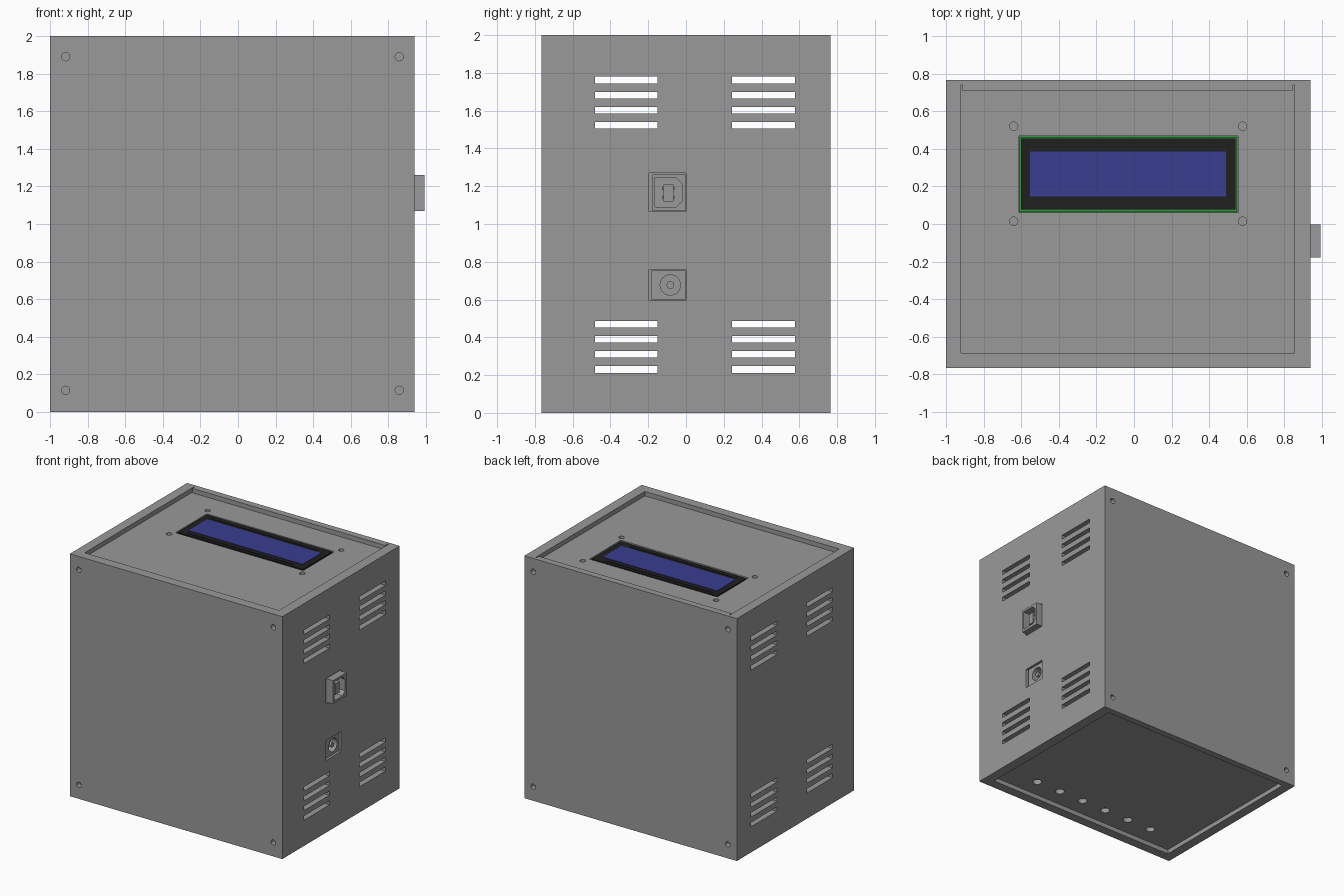
import bpy, bmesh, math
from mathutils import Matrix, Vector

cube = bpy.data.objects.get("Cube")
if cube:
    bpy.data.objects.remove(cube, do_unlink=True)


def material(name, r, g, b):
    m = bpy.data.materials.new(name)
    m.use_nodes = True
    m.diffuse_color = (r, g, b, 1)
    m.node_tree.nodes["Principled BSDF"].inputs["Base Color"].default_value = (r, g, b, 1)
    return m


GREY = material("casing grey", 0.32, 0.32, 0.32)
BLACK = material("bezel black", 0.014, 0.014, 0.014)
BLUE = material("screen blue", 0.042, 0.048, 0.28)
GREEN = material("board green", 0.045, 0.3, 0.055)


def add_box(bm, x, y, z):
    """Box from (min, max) pairs."""
    size = Matrix.Diagonal((x[1] - x[0], y[1] - y[0], z[1] - z[0], 1))
    centre = Vector((sum(x) / 2, sum(y) / 2, sum(z) / 2))
    bmesh.ops.create_cube(bm, size=1, matrix=Matrix.Translation(centre) @ size)


def add_rod(bm, centre, radius, depth, axis, sides=24):
    turn = {"X": Matrix.Rotation(math.pi / 2, 4, "Y"),
            "Y": Matrix.Rotation(math.pi / 2, 4, "X"),
            "Z": Matrix.Identity(4)}[axis]
    bmesh.ops.create_cone(bm, cap_ends=True, segments=sides, radius1=radius, radius2=radius,
                          depth=depth, matrix=Matrix.Translation(centre) @ turn)


def finish(name, bm, mat):
    mesh = bpy.data.meshes.new(name)
    bm.to_mesh(mesh)
    bm.free()
    mesh.materials.append(mat)
    obj = bpy.data.objects.new(name, mesh)
    bpy.context.collection.objects.link(obj)
    return obj


def box(name, x, y, z, mat):
    bm = bmesh.new()
    add_box(bm, x, y, z)
    return finish(name, bm, mat)


def rod(name, centre, radius, depth, axis, mat):
    bm = bmesh.new()
    add_rod(bm, centre, radius, depth, axis)
    return finish(name, bm, mat)


def cut(obj, bm):
    """Subtract the shapes in bm from obj, then drop the cutter."""
    cutter = finish("cutter", bm, GREY)
    cutter.hide_render = True
    mod = obj.modifiers.new("cut", "BOOLEAN")
    mod.operation, mod.solver, mod.object = "DIFFERENCE", "EXACT", cutter
    graph = bpy.context.evaluated_depsgraph_get()
    mesh = bpy.data.meshes.new_from_object(obj.evaluated_get(graph))
    obj.modifiers.clear()
    obj.data = mesh
    bpy.data.objects.remove(cutter, do_unlink=True)


# Hollow casing with recessed top and bottom panels
INX, INY = (-0.92, 0.855), (-0.685, 0.71)
casing = box("casing", (-1, 0.94), (-0.765, 0.765), (0, 2), GREY)
bm = bmesh.new()
add_box(bm, INX, INY, (0.075, 1.925))
add_box(bm, INX, INY, (1.963, 2.1))
add_box(bm, INX, INY, (-0.1, 0.037))
cut(casing, bm)

# Vent slots through both side walls
bm = bmesh.new()
for base in (0.212, 1.505):
    for row in range(4):
        z = base + row * 0.08
        for y in ((-0.483, -0.15), (0.244, 0.578)):
            add_box(bm, (-1.1, 1.1), y, (z, z + 0.035))
# Port openings in the right wall
add_box(bm, (0.8, 1.1), (-0.195, 0), (1.065, 1.27))
add_box(bm, (0.8, 1.1), (-0.195, 0), (0.595, 0.76))
cut(casing, bm)

# Screw holes, display window, bottom holes and lid slits
HOLES = [(x, y) for x in (-0.64, 0.578) for y in (0.015, 0.52)]
bm = bmesh.new()
for x in (-0.917, 0.858):
    for z in (0.115, 1.89):
        for y in (-0.765, 0.765):
            add_rod(bm, (x, y, z), 0.022, 0.09, "Y")
for x, y in HOLES:
    add_rod(bm, (x, y, 1.95), 0.022, 0.2, "Z")
add_box(bm, (-0.613, 0.553), (0.06, 0.468), (1.9, 2.1))
for i in range(6):
    add_rod(bm, (-0.61 + i * 0.231, -0.53, 0.05), 0.036, 0.2, "Z")
cut(casing, bm)
bm = bmesh.new()
for x in (-0.916, 0.851):
    add_box(bm, (x - 0.004, x + 0.004), (0.70, 0.74), (1.963, 2.1))
cut(casing, bm)

# Display module
box("display_board", (-0.69, 0.63), (-0.03, 0.565), (1.89, 1.92), GREEN)
box("display_board_rim", (-0.609, 0.549), (0.064, 0.464), (1.915, 1.94), GREEN)
box("display_bezel", (-0.602, 0.54), (0.076, 0.456), (1.935, 1.962), BLACK)
box("display_screen", (-0.553, 0.49), (0.145, 0.385), (1.958, 1.965), BLUE)
for n, y in (("front", 0.11), ("back", 0.42)):
    box("bezel_rib_" + n, (-0.54, 0.43), (y - 0.008, y + 0.008), (1.958, 1.965), BLACK)
for x, y in HOLES:
    rod("display_standoff", (x, y, 1.92), 0.035, 0.012, "Z", GREY)

# Square data port with a chamfered socket and tongue
port = box("data_port", (0.68, 0.993), (-0.178, -0.003), (1.068, 1.262), GREY)
bm = bmesh.new()
profile = [(-0.163, 1.09), (-0.052, 1.09), (-0.022, 1.12),
           (-0.022, 1.215), (-0.052, 1.245), (-0.163, 1.245)]
face = bm.faces.new([bm.verts.new((0.84, y, z)) for y, z in profile])
ext = bmesh.ops.extrude_face_region(bm, geom=[face])
bmesh.ops.translate(bm, vec=(0.2, 0, 0),
                    verts=[v for v in ext["geom"] if isinstance(v, bmesh.types.BMVert)])
bmesh.ops.recalc_face_normals(bm, faces=bm.faces)
cut(port, bm)
box("data_port_tongue", (0.83, 0.975), (-0.12, -0.067), (1.118, 1.21), GREY)
for z in (1.14, 1.188):
    for y in (-0.123, -0.064):
        box("data_port_contact", (0.83, 0.965), (y - 0.004, y + 0.004),
            (z - 0.008, z + 0.008), GREY)

# Round power socket with a centre pin, set into the wall
jack = box("power_socket", (0.62, 0.925), (-0.183, -0.003), (0.6, 0.755), GREY)
bm = bmesh.new()
add_rod(bm, (0.9, -0.083, 0.677), 0.054, 0.2, "X")
cut(jack, bm)
rod("power_pin", (0.85, -0.083, 0.677), 0.02, 0.14, "X", GREY)

# Smooth round walls, sharp edges kept
bpy.ops.object.select_all(action="DESELECT")
for obj in bpy.context.scene.objects:
    if obj.type == "MESH":
        obj.select_set(True)
        bpy.context.view_layer.objects.active = obj
bpy.ops.object.shade_smooth_by_angle(angle=math.radians(30))
